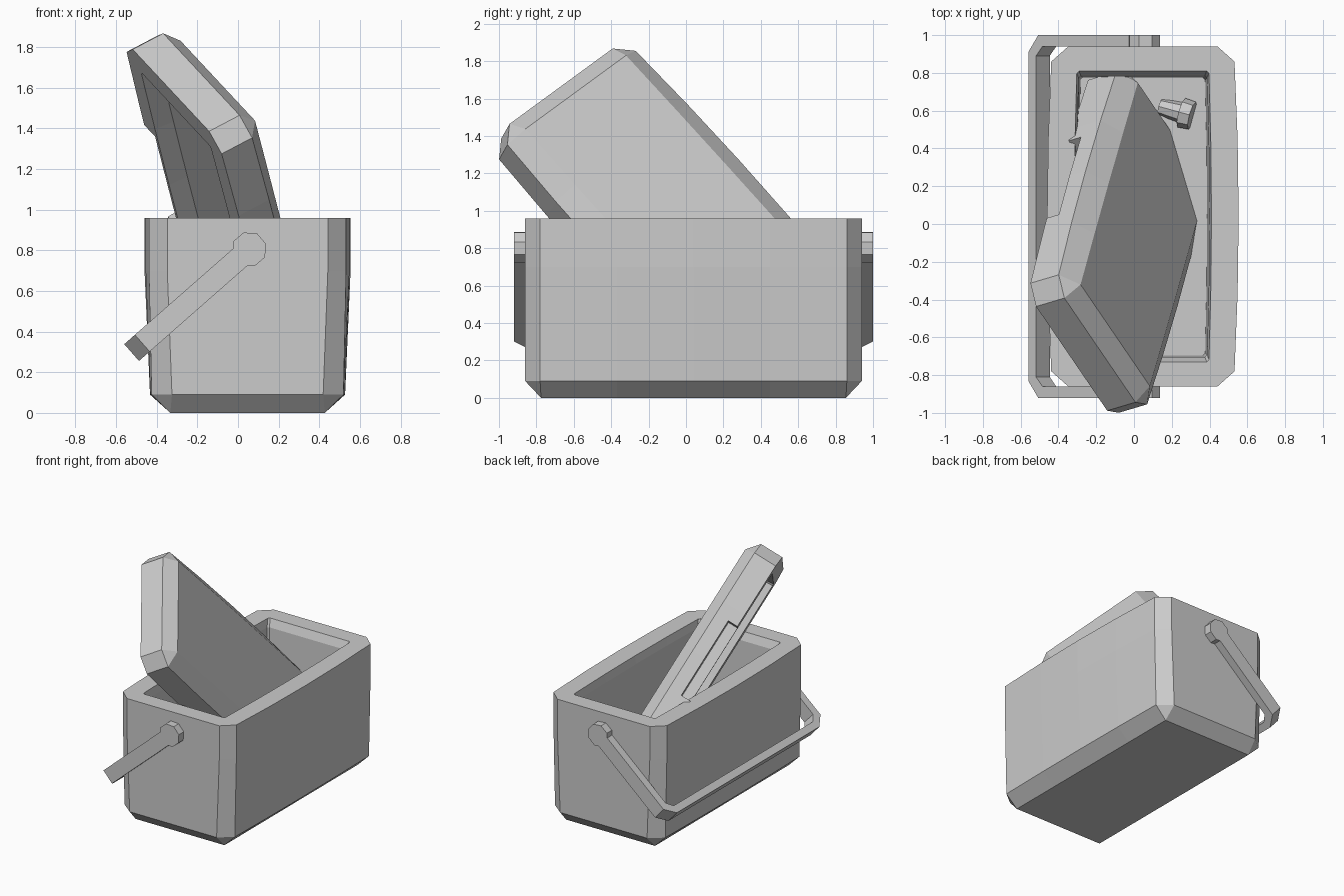
import bpy, bmesh, math
from mathutils import Matrix, Vector

if "Cube" in bpy.data.objects:
    bpy.data.objects.remove(bpy.data.objects["Cube"])


def make_object(name, bm, matrix=None):
    bmesh.ops.remove_doubles(bm, verts=bm.verts, dist=0.0005)
    bmesh.ops.recalc_face_normals(bm, faces=bm.faces)
    mesh = bpy.data.meshes.new(name)
    bm.to_mesh(mesh)
    bm.free()
    ob = bpy.data.objects.new(name, mesh)
    bpy.context.collection.objects.link(ob)
    if matrix is not None:
        ob.matrix_world = matrix
    return ob


def ring(z, hx, hy, cx, cy, bulge):
    """Rectangle with cut corners and gently bowed long sides."""
    side = [(hx + bulge * (1 - t * t), t * (hy - cy)) for t in (-1, -.5, 0, .5, 1)]
    half = side + [(hx - cx, hy)]
    half = [(hx - cx, -hy)] + half
    return [(x, y, z) for x, y in half] + [(-x, -y, z) for x, y in half]


def loft(name, rings, matrix):
    bm = bmesh.new()
    loops = [[bm.verts.new(p) for p in ring(*r)] for r in rings]
    n = len(loops[0])
    for a, b in zip(loops, loops[1:]):
        for i in range(n):
            j = (i + 1) % n
            bm.faces.new((a[i], a[j], b[j], b[i]))
    bm.faces.new(loops[0])
    bm.faces.new(loops[-1])
    return make_object(name, bm, matrix)


def frame(x_axis, y_axis, z_axis, origin):
    m = Matrix((x_axis, y_axis, z_axis)).transposed().to_4x4()
    m.translation = origin
    return m


def prism(bm, outline, depth, place):
    """Extrude a 2D outline; place maps (u, v, w) to a 3D point."""
    a = [bm.verts.new(place(u, v, depth[0])) for u, v in outline]
    b = [bm.verts.new(place(u, v, depth[1])) for u, v in outline]
    bm.faces.new(a)
    bm.faces.new(b)
    for i in range(len(a)):
        j = (i + 1) % len(a)
        bm.faces.new((a[i], a[j], b[j], b[i]))


# Box: outside upwards, over the rim, down into the cavity
loft("cooler_box", [
    (0, .38, .815, 0, 0, 0),
    (.09, .472, .9, .10, .08, .008),
    (.70, .485, .9, .09, .08, .022),
    (.96, .485, .9, .09, .08, .022),
    (.96, .35, .77, .012, .012, .013),
    (.90, .34, .745, .012, .012, .012),
    (.47, .33, .735, .012, .012, .010),
], Matrix.Translation((.047, .04, 0)))

# Lid: tipped into the box, hollow underneath
L = Vector((.187, .66, -.728)).normalized()
W = Vector((.479, -.719, -.504))
W = (W - L * W.dot(L)).normalized()
N = W.cross(L)
lid_frame = frame(W, L, N, Vector((.052, -.055, 1.045)))
lid = loft("lid", [
    (0, .38, .81, 0, 0, .005),
    (-.075, .485, .9, .095, .085, .02),
    (-.25, .485, .9, .095, .085, .02),
    (-.25, .355, .77, .012, .012, .013),
    (-.15, .345, .76, .012, .012, .013),
], lid_frame)

# Finger notch in the upper long rim of the lid
bm = bmesh.new()
bmesh.ops.create_cube(bm, size=1, matrix=Matrix.Translation((-.47, 0, -.24)) @ Matrix.Diagonal((.16, .62, .13, 1)))
cutter = make_object("notch_cutter", bm, lid_frame)
cutter.hide_render = True
cutter.hide_viewport = True
mod = lid.modifiers.new("notch", 'BOOLEAN')
mod.operation = 'DIFFERENCE'
mod.solver = 'EXACT'
mod.object = cutter

# Swinging handle: U-shaped strap
pivot = Vector((.055, 0, .805))
D = Vector((-.575, 0, -.505)).normalized()
P = Vector((-D.z, 0, D.x))


def strap(u, v, w):
    return pivot + D * u + P * w + Vector((0, .04 + v, 0))


outer = [(.05, -.96), (.70, -.96), (.77, -.87), (.77, .87), (.70, .96), (.05, .96)]
inner = [(.05, .9), (.67, .9), (.715, .85), (.715, -.85), (.67, -.9), (.05, -.9)]
bm = bmesh.new()
prism(bm, outer + inner, (-.055, .055), strap)
make_object("handle", bm)

# Octagonal pivot discs at both ends
disc = [(.087 * math.cos(i * math.pi / 4 + .32), .087 * math.sin(i * math.pi / 4 + .32)) for i in range(8)]
for name, s in (("front_pivot", -1), ("back_pivot", 1)):
    bm = bmesh.new()
    prism(bm, disc, (s * .895, s * .96),
          lambda u, v, w: pivot + Vector((u, .04 + w, v)))
    make_object(name, bm)

# Small faceted bottle poking out of the cavity floor
axis = Vector((.9, -.25, .2)).normalized()
rot = axis.to_track_quat('Z', 'Y').to_matrix().to_4x4()
bm = bmesh.new()
for mid, r1, r2, length in ((.0, .045, .055, .12), (.09, .08, .075, .06)):
    bmesh.ops.create_cone(bm, cap_ends=True, segments=8, radius1=r1, radius2=r2, depth=length,
                          matrix=Matrix.Translation(Vector((.195, .605, .47)) + axis * mid) @ rot)
make_object("bottle_neck", bm)
